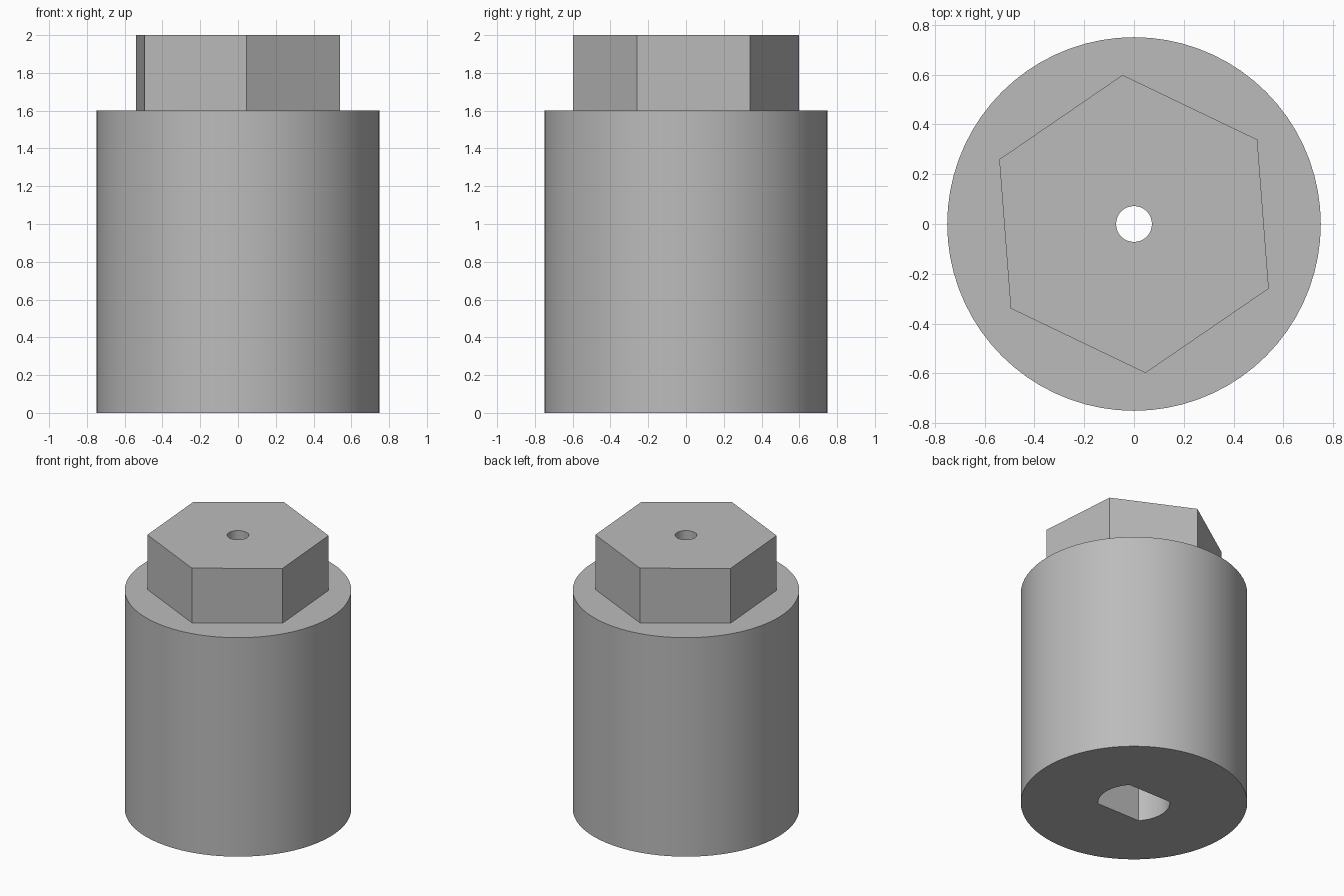
import bpy
import bmesh
from math import asin, cos, sin, pi, radians

cube = bpy.data.objects.get("Cube")
if cube:
    bpy.data.objects.remove(cube, do_unlink=True)

grey = bpy.data.materials.new("plain_grey")
grey.use_nodes = True
colour = (0.5, 0.5, 0.5, 1)
grey.diffuse_color = colour
grey.node_tree.nodes["Principled BSDF"].inputs["Base Color"].default_value = colour


def circle(radius, sides, turn=0.0):
    return [(radius * cos(turn + 2 * pi * i / sides),
             radius * sin(turn + 2 * pi * i / sides)) for i in range(sides)]


def double_flat(radius, flat, steps=16):
    """Round outline with two parallel flats facing front and back."""
    half = asin(flat / radius)
    points = []
    for middle in (0, pi):
        for i in range(steps + 1):
            a = middle - half + 2 * half * i / steps
            points.append((radius * cos(a), radius * sin(a)))
    return points


def prism(name, outline, bottom, top):
    bm = bmesh.new()
    base = bm.faces.new([bm.verts.new((x, y, bottom)) for x, y in outline])
    ext = bmesh.ops.extrude_face_region(bm, geom=[base], use_keep_orig=True)
    for v in ext["geom"]:
        if isinstance(v, bmesh.types.BMVert):
            v.co.z = top
    bmesh.ops.recalc_face_normals(bm, faces=bm.faces)
    mesh = bpy.data.meshes.new(name)
    bm.to_mesh(mesh)
    bm.free()
    mesh.materials.append(grey)
    obj = bpy.data.objects.new(name, mesh)
    bpy.context.collection.objects.link(obj)
    return obj


def combine(target, tool, operation):
    mod = target.modifiers.new(tool.name, "BOOLEAN")
    mod.operation = operation
    mod.solver = "EXACT"
    mod.object = tool
    bpy.context.view_layer.objects.active = target
    bpy.ops.object.modifier_apply(modifier=mod.name)
    bpy.data.objects.remove(tool, do_unlink=True)


# Round body with the hexagonal drive on top
adapter = prism("hex_adapter_body", circle(0.75, 72), 0, 1.6)
combine(adapter, prism("hex_drive", circle(0.6, 6, radians(34.4)), 1.4, 2), "UNION")

# Shaft socket from below and narrow screw bore from above
combine(adapter, prism("shaft_socket", double_flat(0.238, 0.162), -0.1, 0.8), "DIFFERENCE")
combine(adapter, prism("screw_bore", circle(0.072, 32), 0.7, 2.1), "DIFFERENCE")

bpy.ops.object.select_all(action="DESELECT")
adapter.select_set(True)
bpy.context.view_layer.objects.active = adapter
bpy.ops.object.shade_smooth_by_angle(angle=radians(30))
